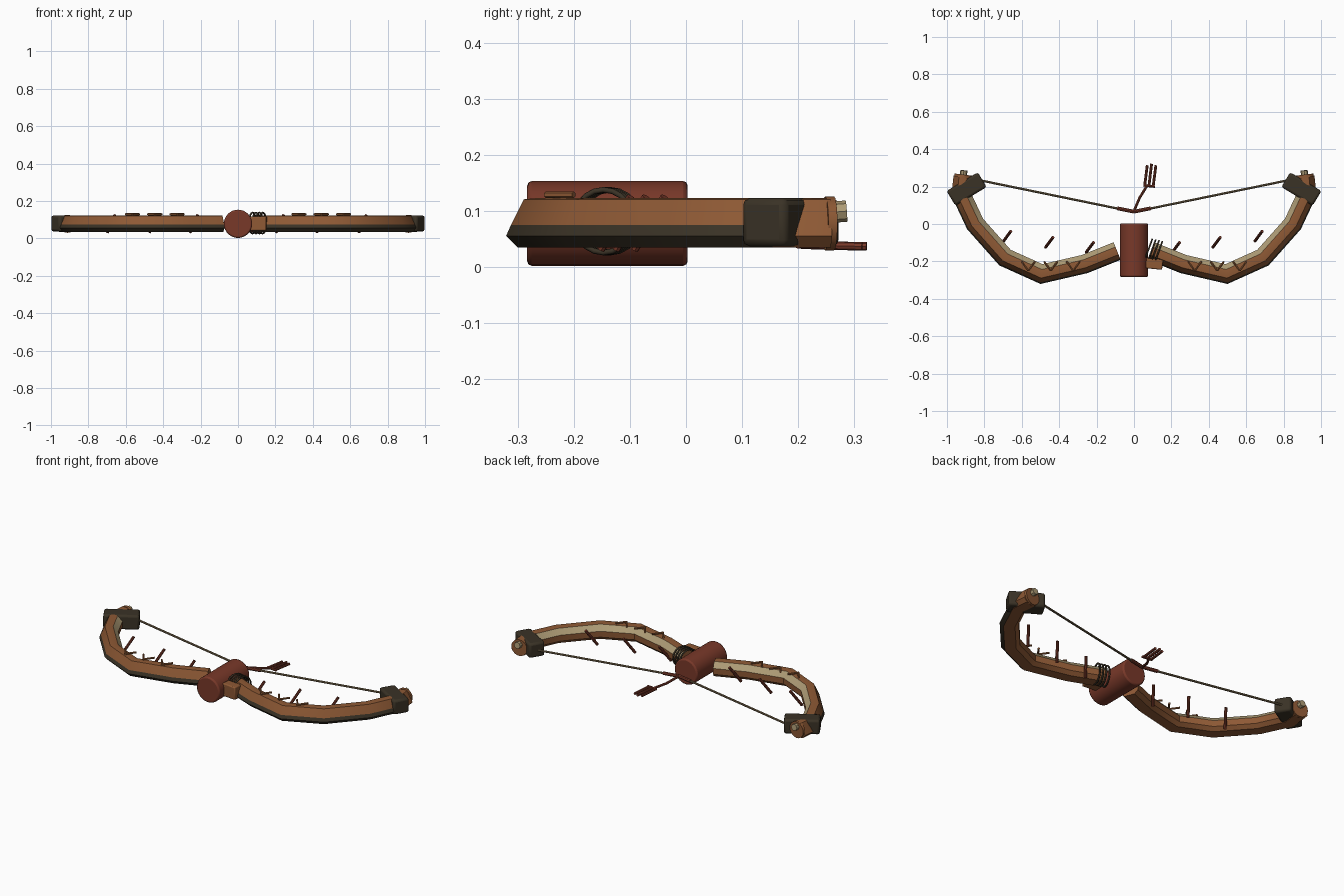
import bpy, bmesh, math
from mathutils import Vector

cube = bpy.data.objects.get("Cube")
if cube:
    bpy.data.objects.remove(cube, do_unlink=True)


def material(name, rgb):
    m = bpy.data.materials.new(name)
    m.use_nodes = True
    m.diffuse_color = (*rgb, 1)
    m.node_tree.nodes["Principled BSDF"].inputs["Base Color"].default_value = (*rgb, 1)
    return m


WOOD = material("warm wood", (0.27, 0.1, 0.035))
DARK = material("dark leather", (0.042, 0.032, 0.019))
RED = material("red leather", (0.19, 0.04, 0.022))
CREAM = material("pale inlay", (0.42, 0.33, 0.18))
CORD = material("string fibre", (0.2, 0.145, 0.075))
MID = 0.078  # height of the bow's middle plane


def finish(name, bm, mats, angle=40):
    bmesh.ops.recalc_face_normals(bm, faces=bm.faces)
    me = bpy.data.meshes.new(name)
    bm.to_mesh(me)
    bm.free()
    for m in mats:
        me.materials.append(m)
    ob = bpy.data.objects.new(name, me)
    bpy.context.collection.objects.link(ob)
    bpy.ops.object.select_all(action='DESELECT')
    ob.select_set(True)
    bpy.context.view_layer.objects.active = ob
    bpy.ops.object.shade_smooth_by_angle(angle=math.radians(angle))
    return ob


def bevel(ob, width, segments=2):
    b = ob.modifiers.new("soft edges", 'BEVEL')
    b.width, b.segments = width, segments


def rod(name, a, b, radius, mat, sides=8):
    a, b = Vector(a), Vector(b)
    bm = bmesh.new()
    bmesh.ops.create_cone(bm, cap_ends=True, segments=sides, radius1=radius,
                          radius2=radius, depth=(b - a).length)
    ob = finish(name, bm, [mat])
    ob.location = (a + b) / 2
    ob.rotation_mode = 'QUATERNION'
    ob.rotation_quaternion = (b - a).to_track_quat('Z', 'Y')
    return ob


def box(name, center, size, turn, mat, soft):
    bm = bmesh.new()
    bmesh.ops.create_cube(bm, size=1)
    bmesh.ops.scale(bm, vec=size, verts=bm.verts)
    ob = finish(name, bm, [mat])
    ob.location = center
    ob.rotation_euler.z = turn
    bevel(ob, soft)
    return ob


def ring(name, center, radius, thick, mat, rotation):
    bpy.ops.mesh.primitive_torus_add(major_radius=radius, minor_radius=thick, location=center,
                                     rotation=rotation, major_segments=20, minor_segments=6)
    ob = bpy.context.object
    ob.name = name
    ob.data.materials.append(mat)
    bpy.ops.object.shade_smooth()
    return ob


# Limbs: a section (outward offset, height) swept along a bent path
PATH = [Vector(p) for p in ((.09, -.145), (.265, -.215), (.495, -.268), (.69, -.18),
                            (.85, .0), (.925, .16), (.915, .255))]
SECTION = [(.05, .056), (.03, .035), (-.03, .035), (-.05, .055), (-.051, .09),
           (-.024, .12), (0, .123), (.02, .121), (.042, .075)]


def limb(name, side):
    bm = bmesh.new()
    rows = []
    for i, p in enumerate(PATH):
        before = (p - PATH[max(i - 1, 0)]).normalized()
        after = (PATH[min(i + 1, len(PATH) - 1)] - p).normalized()
        t = (before + after).normalized()
        stretch = 1 / max(t.dot(after if after.length else before), .7)
        out = Vector((t.y, -t.x)) * stretch
        rows.append([bm.verts.new((side * (p.x + out.x * o), p.y + out.y * o, z))
                     for o, z in SECTION])
    n = len(SECTION)
    for i in range(len(rows) - 1):
        for j in range(n):
            k = (j + 1) % n
            f = bm.faces.new((rows[i][j], rows[i][k], rows[i + 1][k], rows[i + 1][j]))
            if i < len(rows) - 2:  # dark lower outside edge, pale upper inside edge
                f.material_index = 1 if j in (0, n - 1) else 2 if j == 4 else 0
    bm.faces.new(rows[0])
    bm.faces.new(rows[-1])
    return finish(name, bm, [WOOD, DARK, CREAM], 35)


for side, word in ((1, "left"), (-1, "right")):
    limb(word + "_limb", side)
    # Leather clamp and the capped limb tip
    box(word + "_clamp", (side * .895, .187, .08), (.195, .092, .086),
        -side * math.radians(31), DARK, .012)
    rod(word + "_tip_ring", (side * .913, .248, MID), (side * .911, .264, MID), .048, WOOD, 20)
    rod(word + "_tip_knob", (side * .911, .26, .098), (side * .91, .286, .1), .019, CREAM)
    # String half and its leather wrapped middle
    rod(word + "_string", (side * .82, .233, MID), (side * .05, .075, MID), .006, CORD)
    rod(word + "_string_wrap", (side * .09, .084, MID), (0, .066, MID), .01, RED)
    # Chevrons lying on the limb top
    for i, (x, y) in enumerate(((.325, -.225), (.445, -.225), (.565, -.225))):
        tip = (side * x, y - .025, .129)
        ends = [(side * (x + d), y + .025, .129) for d in (-.036, .036)]
        for j, end in enumerate(ends):
            rod(f"{word}_chevron_{i}_{j}", end, tip, .006, WOOD, 6)
    # Slanted pegs behind the limb
    for i, (x, y) in enumerate(((.23, -.125), (.447, -.098), (.672, -.065))):
        x = side * x - .006
        rod(f"{word}_peg_{i}", (x - .02, y - .027, .032), (x + .02, y + .027, .125), .008, RED)

# Grip
bevel(rod("grip", (0, -.283, MID), (0, .003, MID), .0755, RED, 32), .008)

# Arrow rest block and lashing beside the grip
box("arrow_rest", (.108, -.213, .08), (.09, .055, .076), math.radians(-6), WOOD, .006)
for i in range(4):
    ring(f"lashing_{i}", (.078 + i * .018, -.135 - i * .004, .082), .056, .005, DARK,
         (0, math.radians(90), math.radians(-20)))

# Tassel hanging from the string middle
knots = ((0, .07, MID), (.03, .14, .055), (.07, .205, .04))
for i in range(2):
    rod(f"tassel_cord_{i}", knots[i], knots[i + 1], .007, RED)
for i in range(3):
    x = .057 + i * .023
    rod(f"tassel_strand_{i}", (x, .205, .04), (x + .014, .322 - abs(i - 1) * .008, .037), .0075, RED)
rod("tassel_knot", (.05, .207, .04), (.112, .2, .04), .007, RED)
